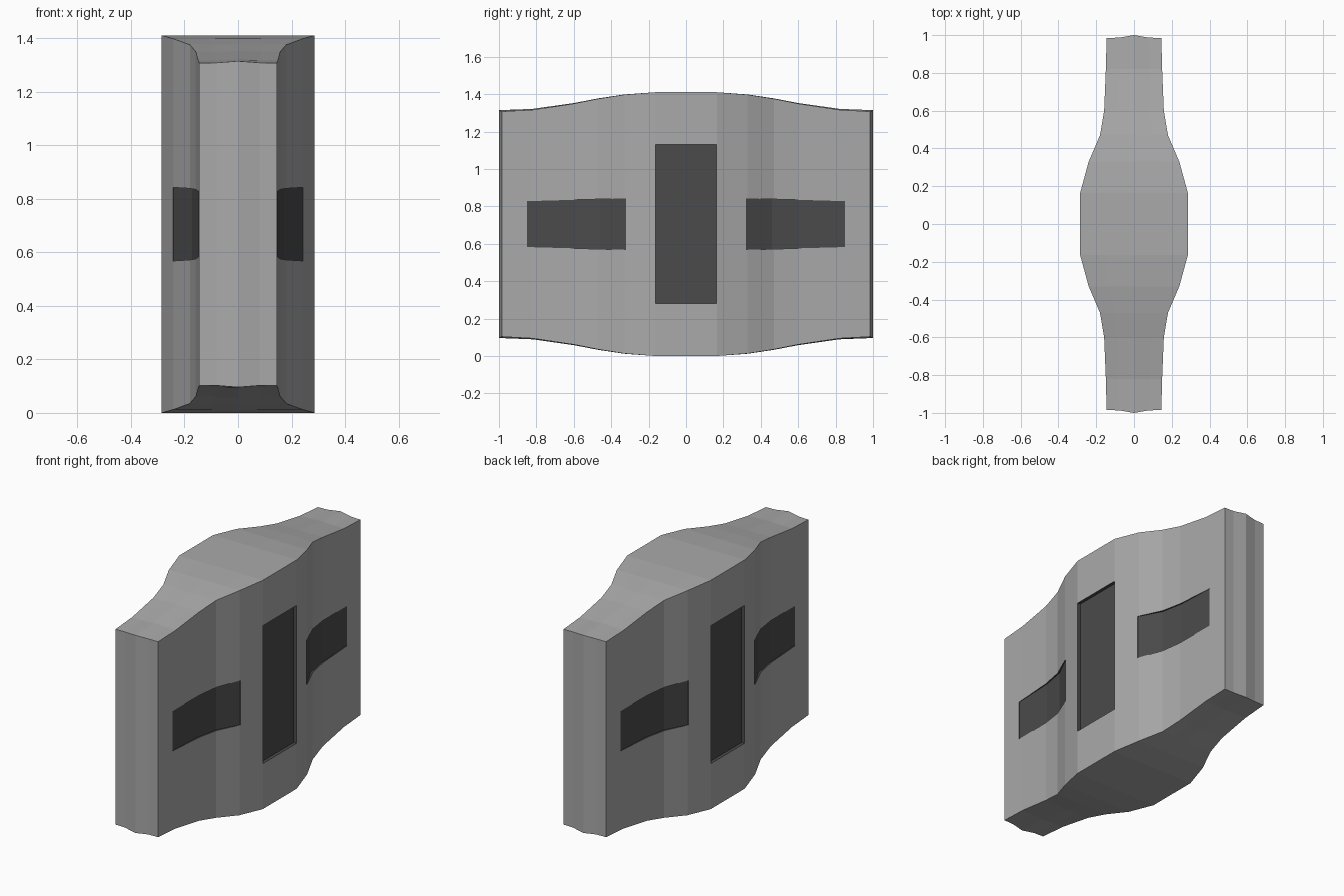
import bpy, bmesh

if "Cube" in bpy.data.objects:
    bpy.data.objects.remove(bpy.data.objects["Cube"])

MID = 0.705
# y, half width, half height, crown of the top and bottom along the centre line
SECTIONS = [(0.165, 0.285, 0.705, 0.0), (0.33, 0.24, 0.692, 0.001),
            (0.47, 0.18, 0.67, 0.002), (0.6, 0.158, 0.644, 0.003),
            (0.82, 0.149, 0.611, 0.005), (0.985, 0.145, 0.602, 0.007)]
COLUMNS = [(-1, 0), (-0.55, 0.1), (0, 1), (0.55, 0.1), (1, 0)]


def material(name, v):
    m = bpy.data.materials.new(name)
    m.diffuse_color = (v, v, v, 1)
    m.use_nodes = True
    m.node_tree.nodes["Principled BSDF"].inputs["Base Color"].default_value = m.diffuse_color
    return m


def loft(name, rings, mat=None):
    """Skin a row of equal rings and cap both ends."""
    bm = bmesh.new()
    rows = [[bm.verts.new(p) for p in r] for r in rings]
    n = len(rows[0])
    for a, b in zip(rows, rows[1:]):
        for i in range(n):
            j = (i + 1) % n
            bm.faces.new((a[i], a[j], b[j], b[i]))
    for r in (rows[0], rows[-1]):
        # split the caps into vertical strips between top and bottom columns
        for i in range(n // 2 - 1):
            bm.faces.new((r[i], r[i + 1], r[n - 2 - i], r[n - 1 - i]))
    bmesh.ops.recalc_face_normals(bm, faces=bm.faces)
    me = bpy.data.meshes.new(name)
    bm.to_mesh(me)
    bm.free()
    ob = bpy.data.objects.new(name, me)
    bpy.context.collection.objects.link(ob)
    if mat:
        me.materials.append(mat)
    return ob


def width_at(y):
    for (y0, w0, *_), (y1, w1, *_) in zip(SECTIONS, SECTIONS[1:]):
        if y0 <= y <= y1:
            return w0 + (w1 - w0) * (y - y0) / (y1 - y0)


def body_ring(y, w, h, crown):
    end = 0.015 if abs(y) > 0.9 else 0
    s = 1 if y > 0 else -1
    top = [(c * w, y + s * end * k, MID + h + crown * k) for c, k in COLUMNS]
    return top + [(x, yy, 2 * MID - z) for x, yy, z in reversed(top)]


# Body with swollen middle
dark = material("recess_dark", 0.07)
rings = [body_ring(-y, w, h, c) for y, w, h, c in reversed(SECTIONS)]
rings += [body_ring(*s) for s in SECTIONS]
body = loft("body", rings, material("body_grey", 0.4))

# Recess cutters: a tall centre slot and two tapered wing slots per side
cutters = []


def slot(name, side, stations):
    rings = [[(side * xi, y, MID + h), (side * 0.4, y, MID + h),
              (side * 0.4, y, MID - h), (side * xi, y, MID - h)]
             for y, xi, h in stations]
    cutters.append(loft(name, rings, dark))


for side in (-1, 1):
    slot("centre_slot", side, [(-0.164, 0.265, 0.425), (0.164, 0.265, 0.425)])
    for end in (-1, 1):
        slot("wing_slot", side,
             [(end * y, width_at(y) - d, 0.1375 - 0.028 * (y - 0.32))
              for y, d in ((0.322, 0.002), (0.46, 0.012), (0.6, 0.008),
                           (0.85, 0.002))])

for c in cutters:
    m = body.modifiers.new(c.name, 'BOOLEAN')
    m.operation = 'DIFFERENCE'
    m.solver = 'EXACT'
    m.material_mode = 'TRANSFER'
    m.object = c

# Bake the cuts and remove the cutters
mesh = bpy.data.meshes.new_from_object(
    body.evaluated_get(bpy.context.evaluated_depsgraph_get()))
body.modifiers.clear()
body.data = mesh
for c in cutters:
    bpy.data.objects.remove(c)
